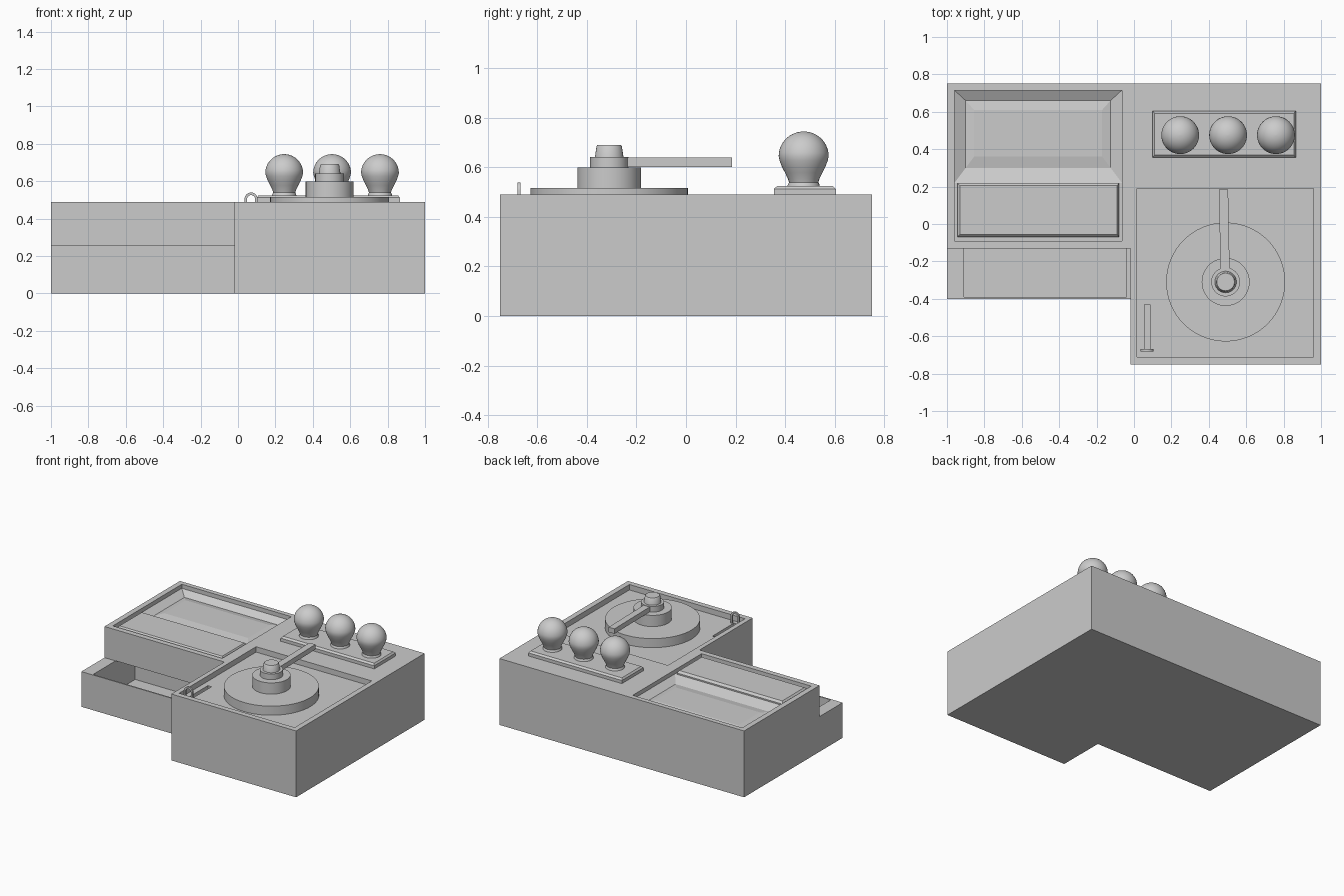
import bpy, bmesh, math
from mathutils import Vector

if "Cube" in bpy.data.objects:
    bpy.data.objects.remove(bpy.data.objects["Cube"])


def finish(name, bm, smooth=False):
    bmesh.ops.recalc_face_normals(bm, faces=bm.faces)
    me = bpy.data.meshes.new(name)
    bm.to_mesh(me)
    bm.free()
    ob = bpy.data.objects.new(name, me)
    bpy.context.collection.objects.link(ob)
    bpy.ops.object.select_all(action='DESELECT')
    ob.select_set(True)
    bpy.context.view_layer.objects.active = ob
    if smooth:
        bpy.ops.object.shade_smooth_by_angle(angle=math.radians(35))
    return ob


def bridge(bm, loops):
    rings = [[bm.verts.new(p) for p in lp] for lp in loops]
    n = len(rings[0])
    for a, b in zip(rings, rings[1:]):
        for i in range(n):
            j = (i + 1) % n
            bm.faces.new((a[i], a[j], b[j], b[i]))
    bm.faces.new(rings[0])
    bm.faces.new(rings[-1])


def rect_loft(name, levels):
    """Stack of rectangles, each (x0, x1, y0, y1, z)."""
    bm = bmesh.new()
    bridge(bm, [[(a, c, z), (b, c, z), (b, d, z), (a, d, z)]
                for a, b, c, d, z in levels])
    return finish(name, bm)


def box(name, x0, x1, y0, y1, z0, z1):
    return rect_loft(name, [(x0, x1, y0, y1, z0), (x0, x1, y0, y1, z1)])


def lathe(name, cx, cy, profile, sides=48):
    """Revolve (radius, z) points around a vertical axis."""
    bm = bmesh.new()
    bridge(bm, [[(cx + r * math.cos(2 * math.pi * i / sides),
                  cy + r * math.sin(2 * math.pi * i / sides), z)
                 for i in range(sides)] for r, z in profile])
    return finish(name, bm, True)


def cut(ob, cutter):
    m = ob.modifiers.new("cut", 'BOOLEAN')
    m.operation, m.solver, m.object = 'DIFFERENCE', 'EXACT', cutter
    cutter.hide_render = True
    bpy.context.view_layer.objects.active = ob
    bpy.ops.object.modifier_apply(modifier=m.name)
    bpy.data.objects.remove(cutter)


# Housing carved from one block: stepped front, drawer, recesses, slot
body = box("housing", -1, 1, -0.75, 0.75, 0, 0.49)
for c in [(-1.2, -0.02, -0.9, -0.40, -0.1, 0.6),       # front left notch
          (-1.2, -0.02, -0.5, -0.13, 0.26, 0.6),       # step above drawer
          (-0.91, -0.04, -0.39, 0.10, 0.035, 0.2605),  # drawer cavity
          (0.015, 0.96, -0.71, 0.19, 0.45, 0.6),       # turntable recess
          (0.055, 0.085, -0.68, -0.43, 0.42, 0.55),    # slider slot
          (-0.96, -0.065, -0.09, 0.2205, 0.46, 0.6)]:  # lid recess
    cut(body, box("cutter", *c))

# Sloped basin behind the lid
cut(body, rect_loft("cutter", [(-0.96, -0.065, 0.22, 0.715, 0.6),
                               (-0.96, -0.065, 0.22, 0.715, 0.46),
                               (-0.90, -0.125, 0.30, 0.66, 0.43),
                               (-0.855, -0.17, 0.36, 0.61, 0.44)]))

# Raised lid panel
rect_loft("lid_panel", [(-0.945, -0.08, -0.07, 0.22, 0.455),
                        (-0.945, -0.08, -0.07, 0.22, 0.47),
                        (-0.93, -0.09, -0.055, 0.205, 0.485)])

# Turntable with stepped hub and knob
CX, CY = 0.49, -0.31
lathe("turntable_disc", CX, CY, [(0.318, 0.445), (0.318, 0.517)], 64)
lathe("hub", CX, CY, [(0.128, 0.515), (0.128, 0.60)])
lathe("hub_cap", CX, CY, [(0.077, 0.598), (0.077, 0.642)])
lathe("knob", CX, CY, [(0.058, 0.64), (0.051, 0.686), (0.047, 0.691)])

# Tapered arm
bm = bmesh.new()
bridge(bm, [[(0.462, -0.28, z), (0.512, -0.28, z), (0.503, 0.185, z), (0.455, 0.185, z)]
            for z in (0.602, 0.639)])
finish("arm", bm)

# Slider handle: flat arch strap
outline = []
for r, flip in ((0.035, False), (0.021, True)):
    arc = [(0.07 + r * math.cos(math.pi * i / 16), 0.505 + r * math.sin(math.pi * i / 16))
           for i in range(17)]
    side = [(0.07 + r, 0.445)] + arc + [(0.07 - r, 0.445)]
    outline.append(side)
bm = bmesh.new()
grid = [[bm.verts.new((x, y, z)) for x, z in s] for y in (-0.681, -0.669) for s in outline]
fo, fi, bo, bi = grid
for a, b in ((fo, fi), (fi, bi), (bi, bo), (bo, fo)):
    for i in range(len(a) - 1):
        bm.faces.new((a[i], a[i + 1], b[i + 1], b[i]))
for i in (0, -1):
    bm.faces.new((fo[i], fi[i], bi[i], bo[i]))
finish("slider_handle", bm, True)

# Bulb base plate with chamfered top
rect_loft("bulb_base", [(0.10, 0.865, 0.355, 0.605, 0.485),
                        (0.10, 0.865, 0.355, 0.605, 0.513),
                        (0.11, 0.855, 0.368, 0.592, 0.525)])

# Three round bulbs with narrow necks
profile = [(0.066, 0.52), (0.064, 0.53), (0.059, 0.54), (0.064, 0.555), (0.075, 0.578),
           (0.088, 0.603), (0.097, 0.627)]
profile += [(0.101 * math.cos(math.radians(a)), 0.645 + 0.1 * math.sin(math.radians(a)))
            for a in range(0, 90, 8)]
for n, x in enumerate((0.247, 0.503, 0.759)):
    lathe(f"bulb_{n + 1}", x, 0.475, profile + [(0.002, 0.745)])
